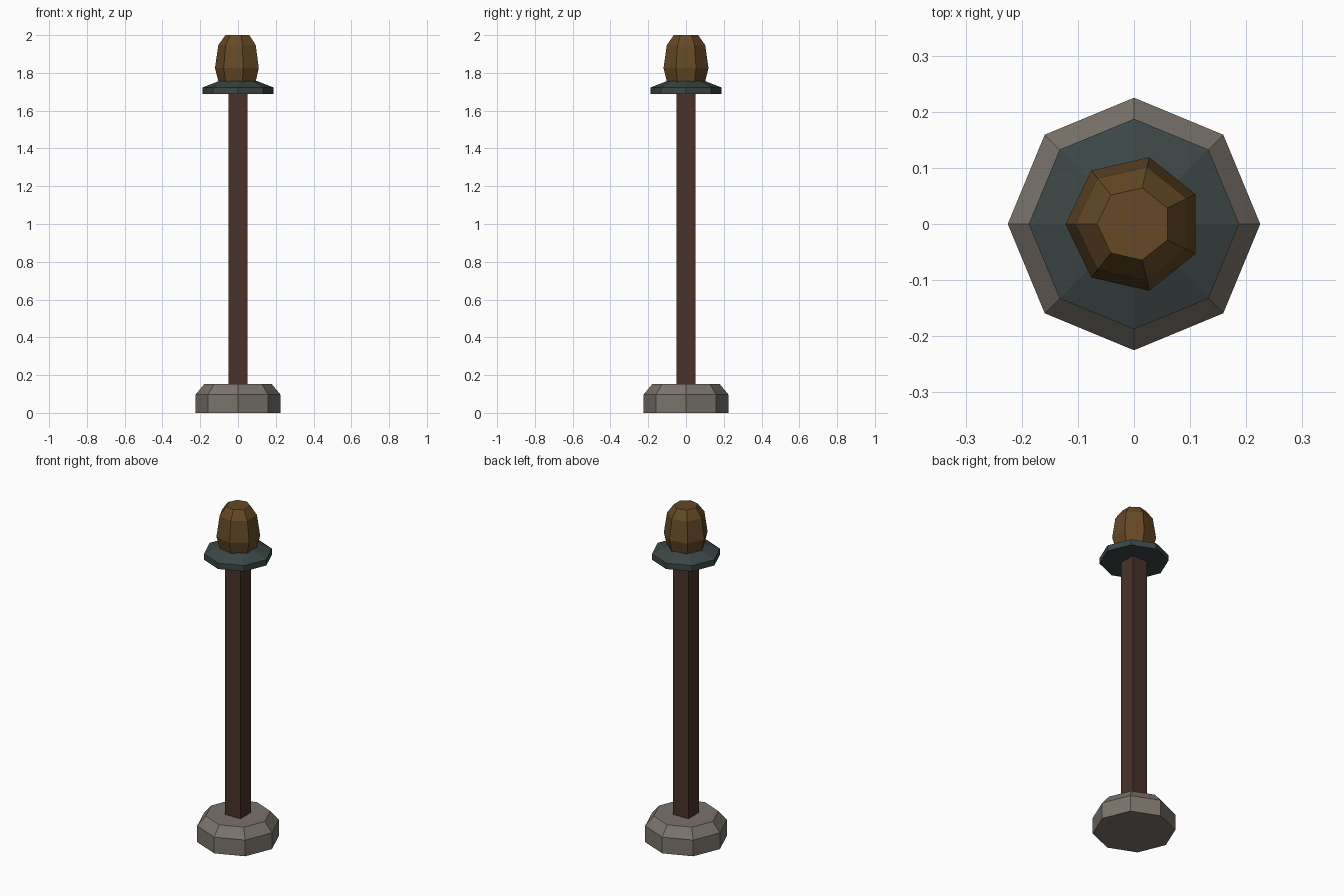
import bpy, bmesh, math

if "Cube" in bpy.data.objects:
    bpy.data.objects.remove(bpy.data.objects["Cube"])


def material(name, r, g, b):
    # sRGB 0-255 to linear
    m = bpy.data.materials.new(name)
    lin = [((c / 255 + 0.055) / 1.055) ** 2.4 for c in (r, g, b)]
    m.diffuse_color = (*lin, 1.0)
    m.use_nodes = True
    m.node_tree.nodes["Principled BSDF"].inputs["Base Color"].default_value = m.diffuse_color
    return m


def turned(name, sides, start_deg, profile, mat):
    """Closed faceted solid from (radius, z) rings, bottom to top."""
    bm = bmesh.new()
    rings = []
    for r, z in profile:
        ring = []
        for i in range(sides):
            a = math.radians(start_deg) + 2 * math.pi * i / sides
            ring.append(bm.verts.new((r * math.cos(a), r * math.sin(a), z)))
        rings.append(ring)
    for lo, hi in zip(rings, rings[1:]):
        for i in range(sides):
            j = (i + 1) % sides
            bm.faces.new((lo[i], lo[j], hi[j], hi[i]))
    bm.faces.new(rings[0][::-1])
    bm.faces.new(rings[-1])
    me = bpy.data.meshes.new(name)
    bm.to_mesh(me)
    bm.free()
    me.materials.append(mat)
    ob = bpy.data.objects.new(name, me)
    bpy.context.collection.objects.link(ob)
    return ob


stone = material("warm grey stone", 122, 115, 107)
wood = material("dark wood", 74, 50, 42)
metal = material("dark slate metal", 60, 70, 70)
amber = material("brown amber", 101, 73, 38)

# Stone foot with chamfered top
turned("base", 8, 0, [(0.225, 0), (0.225, 0.097), (0.178, 0.153)], stone)
# Square post
turned("post", 4, 45, [(0.05 * math.sqrt(2), 0.14), (0.05 * math.sqrt(2), 1.70)], wood)
# Octagonal collar
turned("collar", 8, 0, [(0.1875, 1.688), (0.1875, 1.723), (0.1, 1.757)], metal)
# Seven-sided finial
turned("finial", 7, 180,
       [(0.103, 1.75), (0.122, 1.826), (0.104, 1.948), (0.066, 2.0)], amber)
